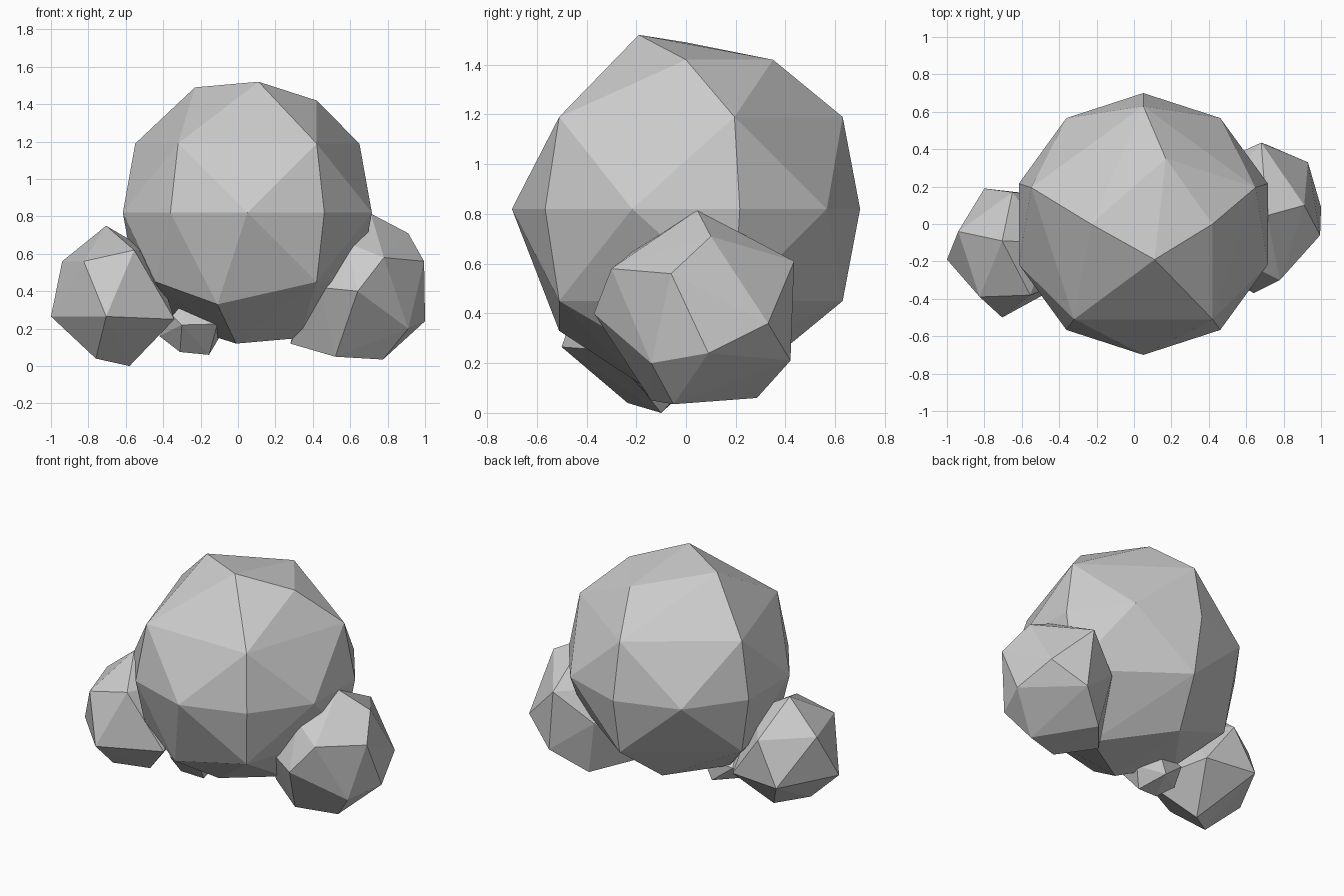
import bpy
import bmesh
from math import radians, cos, sin


def hull(name, points):
    """Flat-faced rock: the convex hull of its corner points."""
    bm = bmesh.new()
    for p in points:
        bm.verts.new(p)
    res = bmesh.ops.convex_hull(bm, input=bm.verts)
    loose = list({v for v in res["geom_interior"] + res["geom_unused"]
                  if isinstance(v, bmesh.types.BMVert)})
    bmesh.ops.delete(bm, geom=loose, context='VERTS')
    bmesh.ops.recalc_face_normals(bm, faces=bm.faces)
    mesh = bpy.data.meshes.new(name)
    bm.to_mesh(mesh)
    bm.free()
    obj = bpy.data.objects.new(name, mesh)
    bpy.context.collection.objects.link(obj)
    return obj


def ring(n, r, z, skip=()):
    """Corners of a level polygon around the large boulder's axis."""
    angles = [radians(90 + 360 * i / n) for i in range(n) if i not in skip]
    return [(CX + r * cos(a), r * sin(a), z) for a in angles]


# Large boulder: ten-sided waist, five-sided shoulders, uneven cap turned over for the base
CX, CZ = 0.05, 0.82
cap = [(0.06, -0.19, 0.70), (0.37, 0, 0.60), (0.12, 0.35, 0.60), (-0.28, 0, 0.67)]
points = ring(10, 0.70, CZ) + ring(5, 0.63, CZ + 0.37) + ring(5, 0.63, CZ - 0.37, skip=(2,))
for x, y, z in cap:
    points += [(CX + x, y, CZ + z), (CX - x, y, CZ - z)]
points += [(-0.11, -0.51, 0.33), (-0.44, -0.36, 0.45)]
hull("large_boulder", points)

# Right boulder
hull("right_boulder", [
    (0.71, 0.045, 0.815), (0.91, 0.10, 0.71), (0.995, -0.06, 0.56), (1.0, 0.09, 0.24),
    (0.93, 0.33, 0.36), (0.78, -0.30, 0.58), (0.64, -0.37, 0.40), (0.68, 0.435, 0.61),
    (0.72, 0.42, 0.21), (0.52, 0.285, 0.06), (0.775, -0.05, 0.035), (0.91, -0.14, 0.20),
    (0.44, -0.25, 0.42), (0.52, -0.14, 0.05), (0.28, 0, 0.12), (0.58, -0.2, 0.66),
    (0.45, 0.33, 0.42), (0.4, 0.1, 0.6)])

# Left boulder
hull("left_boulder", [
    (-0.705, -0.09, 0.75), (-0.94, -0.04, 0.56), (-1.0, -0.19, 0.265), (-0.76, -0.235, 0.04),
    (-0.58, -0.10, 0.0), (-0.825, -0.39, 0.56), (-0.555, -0.38, 0.62), (-0.705, -0.50, 0.265),
    (-0.34, -0.30, 0.25), (-0.80, 0.19, 0.265), (-0.65, 0.17, 0.54), (-0.45, 0.15, 0.26),
    (-0.45, -0.10, 0.60)])

# Small stone tucked under the front left of the large boulder
hull("small_stone", [
    (-0.28, -0.16, 0.355), (-0.35, -0.24, 0.27), (-0.11, -0.27, 0.225), (-0.155, -0.14, 0.06),
    (-0.31, -0.16, 0.075), (-0.08, -0.14, 0.27), (-0.42, -0.12, 0.16), (-0.09, -0.08, 0.17),
    (-0.22, 0.04, 0.11), (-0.36, 0.02, 0.22), (-0.16, 0.05, 0.25), (-0.30, -0.29, 0.22)])
